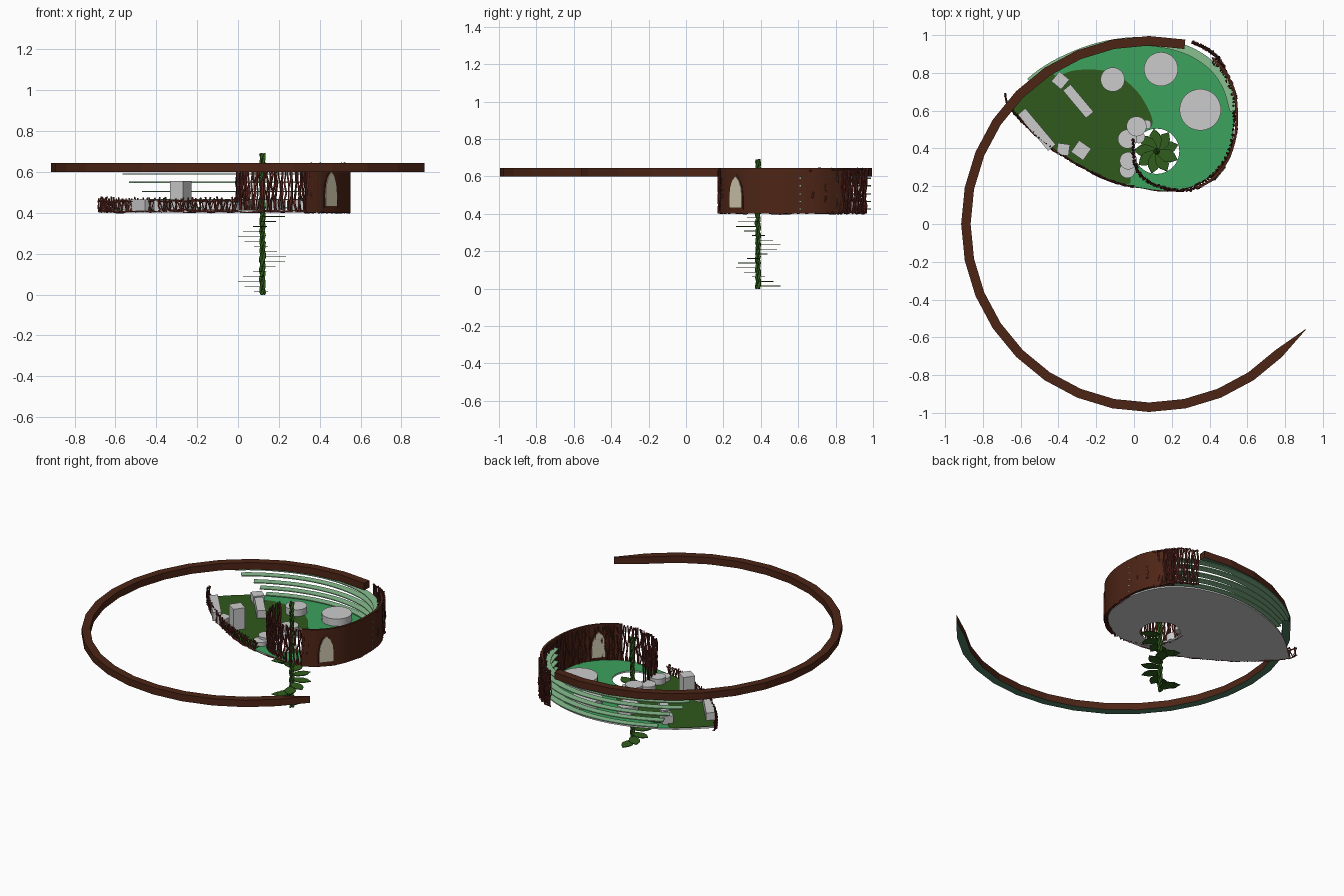
import bpy, bmesh, math, random
from mathutils import Vector, Matrix

if "Cube" in bpy.data.objects:
    bpy.data.objects.remove(bpy.data.objects["Cube"])

random.seed(4)
R = random.uniform


def material(name, rgb):
    m = bpy.data.materials.new(name)
    m.diffuse_color = (*rgb, 1)
    m.use_nodes = True
    m.node_tree.nodes["Principled BSDF"].inputs["Base Color"].default_value = m.diffuse_color
    return m


BROWN = material("dark brown", (0.075, 0.018, 0.008))
TWIG = material("red brown", (0.11, 0.022, 0.016))
GREEN = material("floor green", (0.045, 0.36, 0.11))
OLIVE = material("olive", (0.028, 0.10, 0.012))
PALE = material("pale green", (0.25, 0.52, 0.28))
GLASS = material("dull green", (0.08, 0.22, 0.13))
CREAM = material("cream", (0.62, 0.57, 0.42))
LEAF = material("leaf green", (0.03, 0.11, 0.012))
GREY = material("grey", (0.6, 0.6, 0.6))


def finish(name, bm, mats=()):
    bmesh.ops.recalc_face_normals(bm, faces=bm.faces)
    me = bpy.data.meshes.new(name)
    bm.to_mesh(me)
    bm.free()
    ob = bpy.data.objects.new(name, me)
    bpy.context.collection.objects.link(ob)
    for m in mats:
        me.materials.append(m)
    return ob


def smooth_path(pts, n=6):
    """Catmull-Rom curve through 2D points."""
    p = [Vector(q) for q in pts]
    p = [2 * p[0] - p[1]] + p + [2 * p[-1] - p[-2]]
    out = []
    for i in range(1, len(p) - 2):
        a, b, c, d = p[i - 1:i + 3]
        for k in range(n):
            t = k / n
            out.append(0.5 * (2 * b + (c - a) * t + (2 * a - 5 * b + 4 * c - d) * t * t
                              + (3 * b - a - 3 * c + d) * t ** 3))
    return out + [p[-2]]


def at(path, t):
    f = min(max(t, 0), 0.9999) * (len(path) - 1)
    i = int(f)
    return path[i].lerp(path[i + 1], f - i)


def sweep(name, path, widths, z0, z1, mats):
    """Rectangular band along a 2D path; a second material goes underneath."""
    bm = bmesh.new()
    rows = []
    for i, p in enumerate(path):
        t = (path[min(i + 1, len(path) - 1)] - path[max(i - 1, 0)]).normalized()
        n = Vector((-t.y, t.x)) * widths[i] / 2
        rows.append([bm.verts.new((*q, z)) for q, z in
                     ((p - n, z0), (p + n, z0), (p + n, z1), (p - n, z1))])
    for a, b in zip(rows, rows[1:]):
        for k in range(4):
            f = bm.faces.new((a[k], a[(k + 1) % 4], b[(k + 1) % 4], b[k]))
            f.material_index = int(k == 0 and len(mats) > 1)
    bm.faces.new(rows[0])
    bm.faces.new(rows[-1])
    return finish(name, bm, mats)


def slab(name, loops, z0, z1, mats):
    """Flat plate from an outline plus optional holes; material 1 is the top."""
    bm = bmesh.new()
    edges = []
    for lp in loops:
        vs = [bm.verts.new((p[0], p[1], z0)) for p in lp]
        edges += [bm.edges.new((vs[i - 1], vs[i])) for i in range(len(vs))]
    bmesh.ops.triangle_fill(bm, edges=edges, use_beauty=True)
    ext = bmesh.ops.extrude_face_region(bm, geom=bm.faces[:], use_keep_orig=True)["geom"]
    top = [g for g in ext if isinstance(g, bmesh.types.BMVert)]
    bmesh.ops.translate(bm, verts=top, vec=(0, 0, z1 - z0))
    for f in bm.faces:
        f.material_index = int(len(mats) > 1 and min(v.co.z for v in f.verts) > (z0 + z1) / 2)
    return finish(name, bm, mats)


def tubes(name, lines, radius, mat):
    cu = bpy.data.curves.new(name, "CURVE")
    cu.dimensions = "3D"
    cu.bevel_depth, cu.bevel_resolution, cu.use_fill_caps = radius, 0, True
    for ln in lines:
        sp = cu.splines.new("POLY")
        sp.points.add(len(ln) - 1)
        for pt, co in zip(sp.points, ln):
            pt.co = (*co, 1)
            pt.radius = R(0.7, 1.25)
    cu.materials.append(mat)
    ob = bpy.data.objects.new(name, cu)
    bpy.context.collection.objects.link(ob)


def upright(path, count, z0, z1, wob=0.008):
    """Crooked vertical twigs spread along a path."""
    out = []
    for i in range(count):
        p = at(path, (i + R(0.2, 0.8)) / count)
        top = z1 - R(0, 0.012)
        out.append([(p.x + R(-wob, wob), p.y + R(-wob, wob), z0 + (top - z0) * k / 5)
                    for k in range(6)])
    return out


def rail(path, z, wob=0.005, n=40):
    return [(*(at(path, i / n) + Vector((R(-wob, wob), R(-wob, wob)))), z + R(-wob, wob))
            for i in range(n + 1)]


# Floor plate with stair hole
back = [(-.67, .64), (-.49, .80), (-.30, .90), (-.11, .955), (.08, .965), (.27, .925),
        (.41, .84), (.49, .73), (.53, .60)]
front = [(-.67, .64), (-.63, .585), (-.525, .475), (-.39, .37), (-.235, .28), (-.08, .215),
         (.08, .185), (.24, .18), (.38, .235), (.48, .335), (.52, .45), (.53, .60)]
bk, fr = smooth_path(back), smooth_path(front)
SX, SY = 0.12, 0.385
hole = [(SX + .12 * math.cos(a * math.pi / 16), SY + .12 * math.sin(a * math.pi / 16))
        for a in range(32)]
slab("floor", [bk + fr[-2:0:-1], hole], .403, .413, [GREY, GREEN])

# Olive carpet over the pointed end
carpet = smooth_path([(-.41, .78), (-.30, .815), (-.13, .805), (0, .72), (.08, .60), (.095, .52),
                      (.03, .49), (-.01, .40), (-.015, .30), (-.02, .215)])
lower = [p for p in fr if -.66 < p.x < -.03][::-1]
upper = [p for p in bk if p.x < -.43]
slab("carpet", [carpet + lower + upper], .413, .416, [OLIVE])

# Ring beam with pointed end
ring, wid = [], []
for i in range(23):
    a = math.radians(78.75 + 11.25 * i)
    r = 1.0 if i == 22 else .97
    ring.append(Vector((.08 + r * math.cos(a), r * math.sin(a))))
    wid.append(.002 if i == 22 else .05)
sweep("ring_beam", ring, wid, .60, .645, [BROWN, GLASS])

# Curved louvres along the back edge
for i, (z, x0) in enumerate([(.425, -.40), (.465, -.45), (.505, -.49), (.55, -.55), (.59, -.58)]):
    p = [q for q in bk if q.x > x0]
    sweep(f"louvre_{i + 1}", p, [.045] * len(p), z - .003, z + .003, [PALE])

# Solid wall round the blunt end
wall = smooth_path([(.33, .19), (.41, .235), (.49, .33), (.535, .46), (.543, .60), (.525, .72),
                    (.47, .82), (.42, .875)])
sweep("wall", wall, [.014] * len(wall), .402, .645, [BROWN])
inner = [p + (Vector((.2, .57)) - p) * .04 for p in wall]
tubes("wall_inner_twigs", upright(inner, 36, .415, .64, .006), .005, TWIG)
tubes("wall_outer_twigs", upright(wall[-16:], 9, .42, .64, .009), .005, TWIG)
tubes("wall_base_twigs", [rail(wall, .405), rail(fr, .407)], .005, TWIG)

# Pointed window through the wall
half = [(.045, 0), (.046, .06), (.04, .11), (.024, .15), (0, .175)]
arch = half + [(-x, z) for x, z in half[-2::-1]]
turn = Matrix.Translation((.445, .275, .43)) @ Matrix.Rotation(math.radians(50), 4, "Z")


def arch_panel(name, scale, depth, mat):
    bm = bmesh.new()
    f = bm.faces.new([bm.verts.new((x * scale, -depth, (z - .08) * scale + .08)) for x, z in arch])
    e = bmesh.ops.extrude_face_region(bm, geom=[f], use_keep_orig=True)["geom"]
    bmesh.ops.translate(bm, verts=[v for v in e if isinstance(v, bmesh.types.BMVert)],
                        vec=(0, 2 * depth, 0))
    bm.transform(turn)
    finish(name, bm, [mat])


arch_panel("window_frame", 1.08, .013, BROWN)
arch_panel("window_pane", .95, .017, CREAM)

# Twig screens: spiral round the stair, and the back gap
spiral = smooth_path([(.37, .205), (.28, .18), (.18, .185), (.09, .215), (.03, .265), (0, .34),
                      (-.005, .45)])
tubes("stair_screen", upright(spiral, 46, .402, .645), .0055, TWIG)
gap = smooth_path([(.53, .70), (.475, .835), (.41, .91), (.31, .965)])
tubes("back_screen", upright(gap[6:], 26, .402, .64) + [rail(gap, .407, .008), rail(gap, .637, .006)],
      .005, TWIG)

# Low twig fence on the front edge
fence = [Vector((-.685, .69))] + [p for p in fr if p.x < .01]
cross = []
for i in range(60):
    a, b = at(fence, i / 60), at(fence, (i + 1) / 60)
    za, zb = (.41, .46) if i % 2 else (.46, .41)
    cross.append([(a.x, a.y, za), (b.x, b.y, zb)])
tubes("fence_posts", upright(fence, 42, .402, .48, .004), .0045, TWIG)
tubes("fence_rails", [rail(fence, .41), rail(fence, .458, .004)], .005, TWIG)
tubes("fence_lattice", cross, .003, TWIG)


# Furniture
def box(name, x, y, lx, ly, top, deg):
    bm = bmesh.new()
    bmesh.ops.create_cube(bm, size=1, matrix=Matrix.Translation((x, y, (top + .41) / 2))
                          @ Matrix.Rotation(math.radians(deg), 4, "Z")
                          @ Matrix.Diagonal((lx, ly, top - .41, 1)))
    finish(name, bm)


def drum(name, x, y, r, top):
    bm = bmesh.new()
    bmesh.ops.create_cone(bm, cap_ends=True, segments=32, radius1=r, radius2=r, depth=top - .41,
                          matrix=Matrix.Translation((x, y, (top + .41) / 2)))
    ob = finish(name, bm)
    bpy.context.view_layer.objects.active = ob
    ob.select_set(True)
    bpy.ops.object.shade_smooth_by_angle()
    ob.select_set(False)


box("long_counter", -.515, .50, .25, .052, .465, -50)
box("short_counter", -.295, .65, .19, .052, .465, -50)
box("stool_back", -.39, .76, .068, .068, .465, -40)
box("stool_front", -.375, .395, .065, .06, .46, -8)
box("tall_cabinet", -.28, .39, .078, .075, .555, -35)
for i, (x, y, r) in enumerate([(-.113, .765, .064), (.143, .82, .09), (.351, .605, .11)]):
    drum(f"round_table_{i + 1}", x, y, r, .46)
for i, (x, y, r, t) in enumerate([(.013, .517, .053, .46), (.066, .527, .025, .44),
                                  (-.035, .45, .05, .45), (.025, .46, .033, .435),
                                  (-.03, .335, .046, .455), (-.035, .285, .042, .44)]):
    drum(f"stepping_drum_{i + 1}", x, y, r, t)

# Spiral stair: twisted stalk with leaf treads
strands = [[(SX + .009 * math.cos(k * .5 + s * 2.094), SY + .009 * math.sin(k * .5 + s * 2.094),
             .69 * k / 60) for k in range(61)] for s in range(3)]
tubes("stair_stalk", strands, .0075, LEAF)
leaf = [(.0, .010), (.03, .026), (.06, .035), (.09, .026), (.12, 0)]
outline = leaf + [(x, -y) for x, y in leaf[-2::-1]]
for i in range(16):
    z = .014 + i * .0245
    a = math.radians(90 + (z - .01) / .22 * 360)
    c, s = math.cos(a), math.sin(a)
    slab(f"leaf_tread_{i + 1}", [[(SX + x * c - y * s, SY + x * s + y * c) for x, y in outline]],
         z - .002, z + .002, [LEAF])
